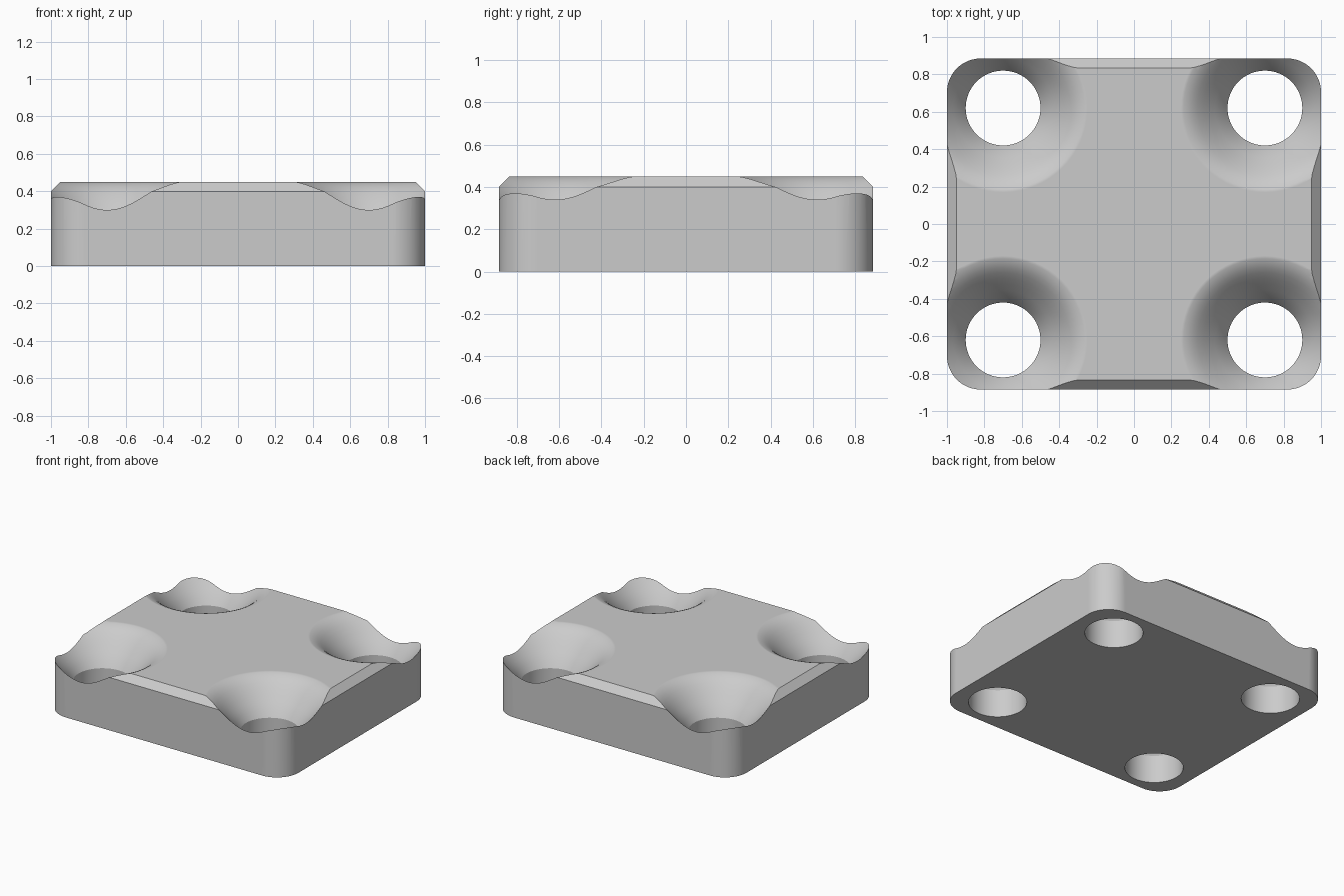
import bpy, bmesh, math
from mathutils import Matrix

cube = bpy.data.objects.get("Cube")
if cube:
    bpy.data.objects.remove(cube, do_unlink=True)

HALF_X, HALF_Y, HEIGHT = 1.0, 0.885, 0.45
HOLE_X, HOLE_Y = 0.7, 0.62
CORNER, CHAMFER = 0.18, 0.05

grey = bpy.data.materials.new("light_grey")
grey.use_nodes = True
colour = (0.6, 0.6, 0.6, 1)
grey.diffuse_color = colour
grey.node_tree.nodes["Principled BSDF"].inputs["Base Color"].default_value = colour


def make_object(name, bm):
    bmesh.ops.recalc_face_normals(bm, faces=bm.faces)
    mesh = bpy.data.meshes.new(name)
    bm.to_mesh(mesh)
    bm.free()
    mesh.materials.append(grey)
    obj = bpy.data.objects.new(name, mesh)
    bpy.context.collection.objects.link(obj)
    return obj


# Block with rounded upright corners and a chamfered top rim
bm = bmesh.new()
bmesh.ops.create_cube(bm, size=1, matrix=Matrix.Translation((0, 0, HEIGHT / 2))
                      @ Matrix.Diagonal((2 * HALF_X, 2 * HALF_Y, HEIGHT, 1)))
upright = [e for e in bm.edges if abs(e.verts[0].co.z - e.verts[1].co.z) > 0.1]
bmesh.ops.bevel(bm, geom=upright, offset=CORNER, segments=12, profile=0.5, affect='EDGES')
rim = [e for e in bm.edges if all(v.co.z > HEIGHT - 0.001 for v in e.verts)]
bmesh.ops.bevel(bm, geom=rim, offset=CHAMFER, segments=1, affect='EDGES')
plate = make_object("base_plate", bm)

# Hole and flared funnel, as (radius, height), turned at each corner
profile = [(0, -0.1), (0.2, -0.1), (0.2, 0.21), (0.23, 0.257), (0.265, 0.30),
           (0.30, 0.34), (0.33, 0.373), (0.36, 0.402), (0.385, 0.422),
           (0.41, 0.437), (0.435, 0.447), (0.46, 0.452), (0.53, 0.47),
           (0.53, 0.6), (0, 0.6)]
bm = bmesh.new()
for sx in (-1, 1):
    for sy in (-1, 1):
        verts = [bm.verts.new((r, 0, z)) for r, z in profile]
        edges = [bm.edges.new(pair) for pair in zip(verts, verts[1:])]
        spun = bmesh.ops.spin(bm, geom=verts + edges, cent=(0, 0, 0), axis=(0, 0, 1),
                              angle=math.tau, steps=64, use_merge=True)
        ring = {v for v in bm.verts if not v.tag}
        bmesh.ops.translate(bm, verts=list(ring), vec=(sx * HOLE_X, sy * HOLE_Y, 0))
        for v in ring:
            v.tag = True
bmesh.ops.remove_doubles(bm, verts=bm.verts, dist=0.0005)
cutter = make_object("hole_cutter", bm)
cutter.hide_render = True

# Cut the holes into the block
cut = plate.modifiers.new("corner_holes", 'BOOLEAN')
cut.operation = 'DIFFERENCE'
cut.solver = 'EXACT'
cut.object = cutter
bpy.ops.object.select_all(action='DESELECT')
plate.select_set(True)
bpy.context.view_layer.objects.active = plate
bpy.ops.object.modifier_apply(modifier=cut.name)
bpy.data.objects.remove(cutter, do_unlink=True)

# Smooth the curved surfaces, keeping the rims crisp
bpy.ops.object.shade_smooth_by_angle(angle=math.radians(25))
plate.modifiers.new("even_shading", 'WEIGHTED_NORMAL').keep_sharp = True
